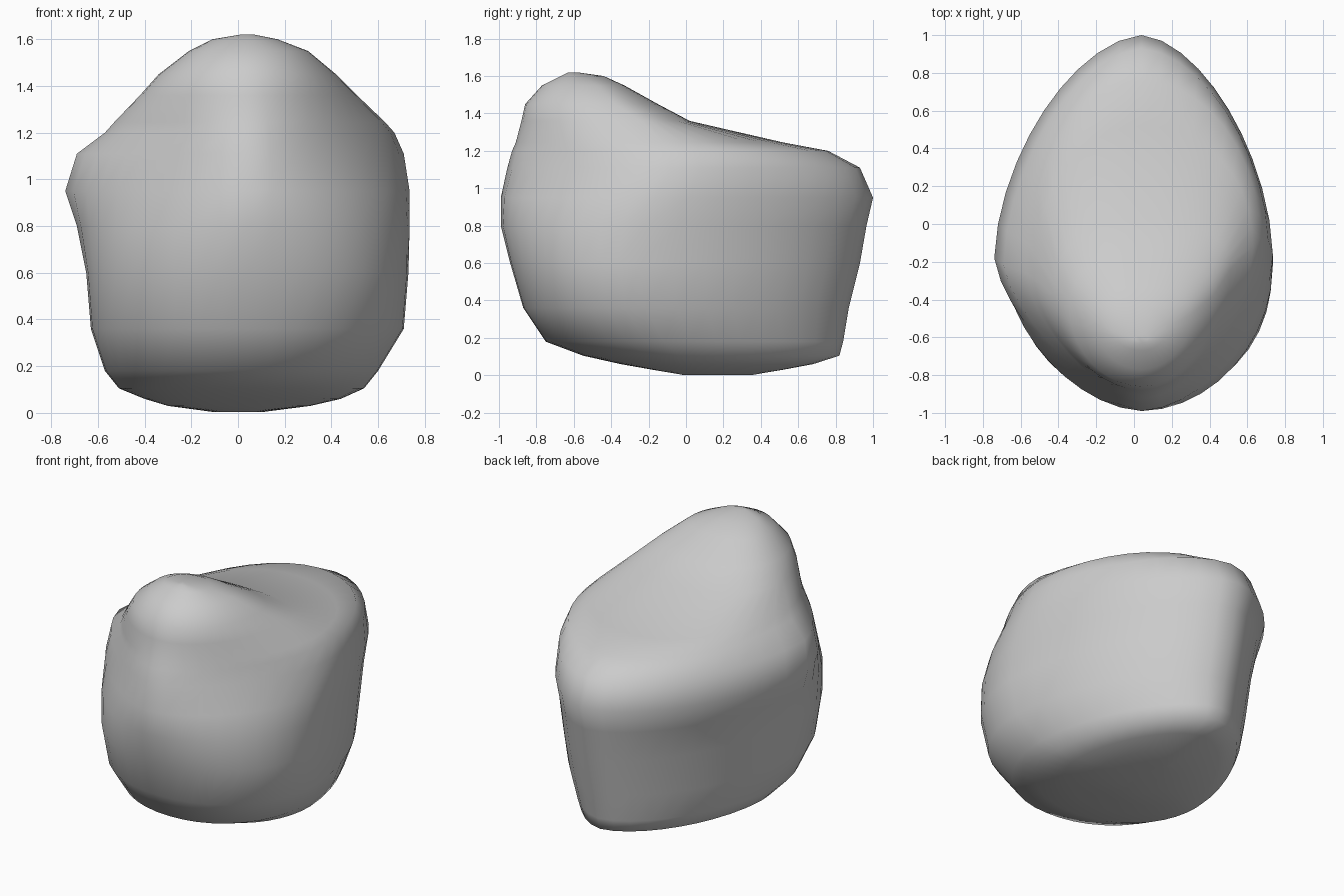
import bpy, bmesh, math

# Horizontal sections: z, left x, right x, front y, back y,
# y of the widest point on the left and on the right
SECTIONS = [
    (0.003, -0.10, 0.10, -0.02, 0.36, 0.15, 0.15),
    (0.03, -0.30, 0.31, -0.18, 0.52, 0.08, 0.08),
    (0.06, -0.40, 0.44, -0.35, 0.68, 0.02, 0.02),
    (0.105, -0.51, 0.54, -0.55, 0.82, -0.04, -0.04),
    (0.18, -0.57, 0.60, -0.75, 0.84, -0.12, -0.12),
    (0.36, -0.63, 0.71, -0.87, 0.87, -0.18, -0.22),
    (0.60, -0.65, 0.73, -0.94, 0.93, -0.22, -0.25),
    (0.80, -0.69, 0.735, -0.99, 0.965, -0.20, -0.22),
    (0.95, -0.74, 0.735, -0.99, 1.00, -0.18, -0.16),
    (1.11, -0.69, 0.71, -0.955, 0.93, -0.22, -0.08),
    (1.20, -0.57, 0.67, -0.93, 0.76, -0.26, -0.08),
    (1.245, -0.53, 0.63, -0.91, 0.52, -0.29, -0.12),
    (1.36, -0.42, 0.51, -0.88, 0.02, -0.38, -0.24),
    (1.45, -0.34, 0.42, -0.86, -0.15, -0.46, -0.38),
    (1.55, -0.21, 0.30, -0.77, -0.33, -0.52, -0.48),
    (1.60, -0.11, 0.17, -0.67, -0.44, -0.57, -0.56),
    (1.62, 0.01, 0.07, -0.63, -0.58, -0.61, -0.61),
]
# Roundness of the corners by height: z, front left, front right, back
ROUNDNESS = [
    (0.00, 2.1, 2.1, 1.7),
    (0.40, 2.1, 2.15, 1.68),
    (0.65, 2.0, 2.1, 1.68),
    (0.95, 1.45, 1.75, 1.68),
    (1.12, 1.42, 1.6, 1.72),
    (1.25, 1.6, 1.7, 2.1),
    (1.36, 1.85, 1.9, 2.4),
    (1.62, 2.0, 2.0, 2.2),
]
SEGMENTS = 40
NOSE_X = 0.04  # line of the front ridge and back ridge


def roundness(z, column):
    for a, b in zip(ROUNDNESS, ROUNDNESS[1:]):
        if z <= b[0]:
            t = (z - a[0]) / (b[0] - a[0])
            return a[column] + t * (b[column] - a[column])
    return ROUNDNESS[-1][column]


def section_point(s, angle):
    """Point on an egg-shaped section whose four quarters differ."""
    z, xl, xr, yf, yb, yl, yr = s
    c, sn = math.cos(angle), math.sin(angle)
    power = roundness(z, 3 if sn >= 0 else (2 if c >= 0 else 1))
    k = (abs(c) ** power + abs(sn) ** power) ** (-1 / power)
    yc = yr if c >= 0 else yl
    x = NOSE_X + k * c * ((xr - NOSE_X) if c >= 0 else (NOSE_X - xl))
    y = yc + k * sn * ((yb - yc) if sn >= 0 else (yc - yf))
    return x, y, z


# Boulder: loft the sections and close both ends
bm = bmesh.new()
rings = [[bm.verts.new(section_point(s, 2 * math.pi * i / SEGMENTS))
          for i in range(SEGMENTS)] for s in SECTIONS]
for low, high in zip(rings, rings[1:]):
    for i in range(SEGMENTS):
        j = (i + 1) % SEGMENTS
        bm.faces.new((low[i], low[j], high[j], high[i]))
bm.faces.new(rings[0][::-1])
bm.faces.new(rings[-1])
bmesh.ops.recalc_face_normals(bm, faces=bm.faces[:])
for f in bm.faces:
    f.smooth = True

mesh = bpy.data.meshes.new("boulder")
bm.to_mesh(mesh)
bm.free()
boulder = bpy.data.objects.new("boulder", mesh)
bpy.context.collection.objects.link(boulder)
